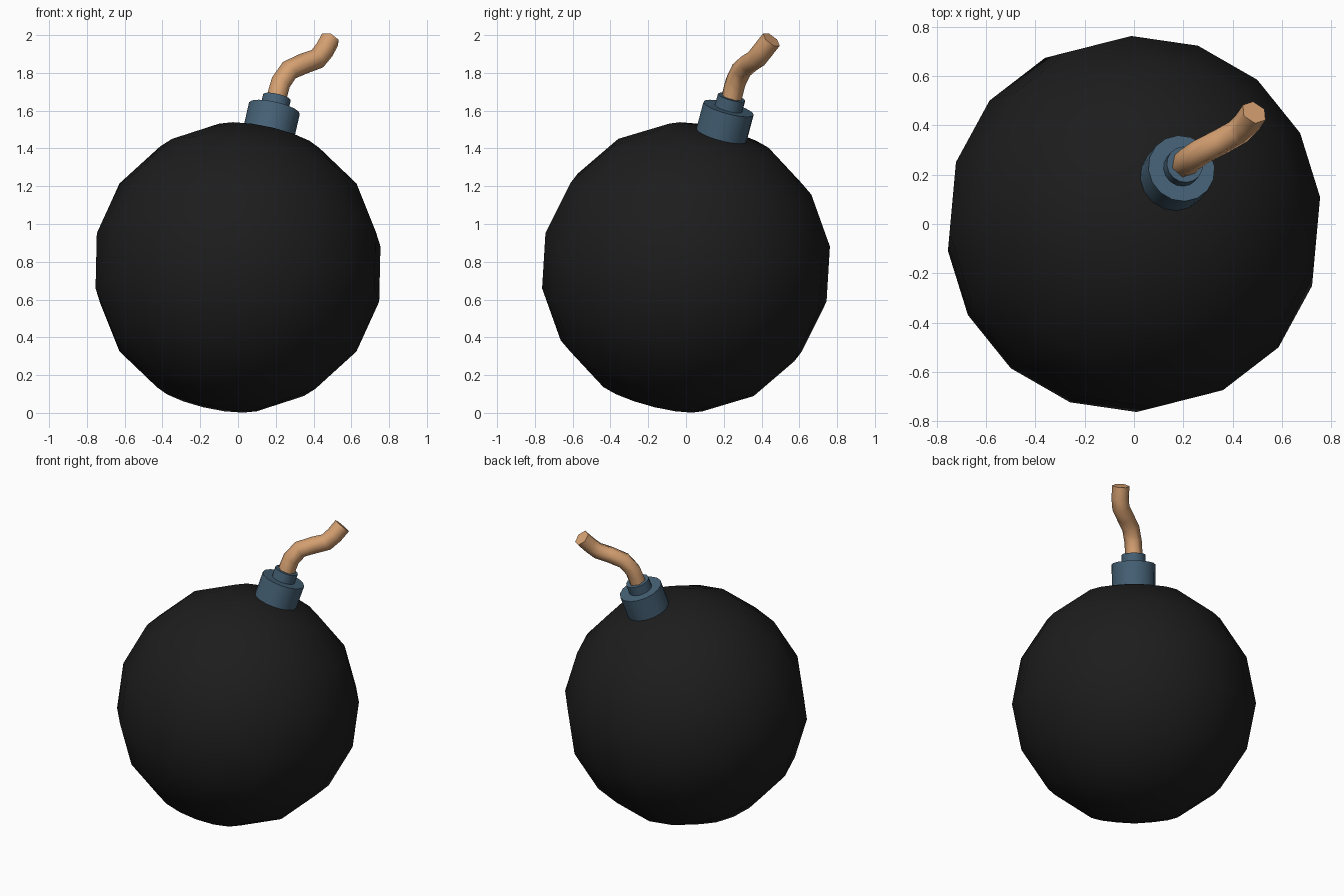
import bpy
from math import radians
from mathutils import Matrix, Vector

if "Cube" in bpy.data.objects:
    bpy.data.objects.remove(bpy.data.objects["Cube"])

R = 0.77
# Shared tilted frame: origin at ball centre, local z along the neck
FRAME = (Matrix.Translation((0, 0, R)) @ Matrix.Rotation(radians(49.5), 4, 'Z')
         @ Matrix.Rotation(radians(19.4), 4, 'Y'))


def material(name, rgb):
    m = bpy.data.materials.new(name)
    m.diffuse_color = (*rgb, 1)
    m.use_nodes = True
    m.node_tree.nodes["Principled BSDF"].inputs["Base Color"].default_value = m.diffuse_color
    return m


def finish(name, mat, angle):
    ob = bpy.context.object
    ob.name = name
    ob.data.materials.append(mat)
    bpy.ops.object.shade_smooth_by_angle(angle=radians(angle))
    return ob


black = material("black_iron", (0.012, 0.012, 0.012))
steel = material("blue_steel", (0.06, 0.12, 0.18))
rope = material("fuse_rope", (0.68, 0.36, 0.17))

# Low-poly smooth ball
bpy.ops.mesh.primitive_uv_sphere_add(segments=16, ring_count=8, radius=R)
finish("ball", black, 60).matrix_world = FRAME


# Stepped cap: wide collar and narrow neck
def cap_part(name, radius, low, high):
    bpy.ops.mesh.primitive_cylinder_add(vertices=16, radius=radius, depth=high - low)
    ob = finish(name, steel, 40)
    ob.matrix_world = FRAME @ Matrix.Translation((0, 0, (low + high) / 2))


cap_part("collar", 0.138, 0.74, 0.893)
cap_part("neck", 0.075, 0.87, 0.955)

# Wavy fuse swept along a short path
path = [(0.195, 0.23, 1.62), (0.21, 0.247, 1.69), (0.227, 0.262, 1.75),
        (0.272, 0.293, 1.815), (0.35, 0.333, 1.85), (0.42, 0.372, 1.875),
        (0.457, 0.408, 1.92), (0.487, 0.452, 1.976)]
curve = bpy.data.curves.new("fuse", 'CURVE')
curve.dimensions = '3D'
curve.bevel_depth = 0.055
curve.bevel_resolution = 1
curve.use_fill_caps = True
spline = curve.splines.new('POLY')
spline.points.add(len(path) - 1)
for p, co in zip(spline.points, path):
    p.co = (*co, 1)
fuse = bpy.data.objects.new("fuse", curve)
bpy.context.collection.objects.link(fuse)
bpy.ops.object.select_all(action='DESELECT')
fuse.select_set(True)
bpy.context.view_layer.objects.active = fuse
bpy.ops.object.convert(target='MESH')
finish("fuse", rope, 62)
